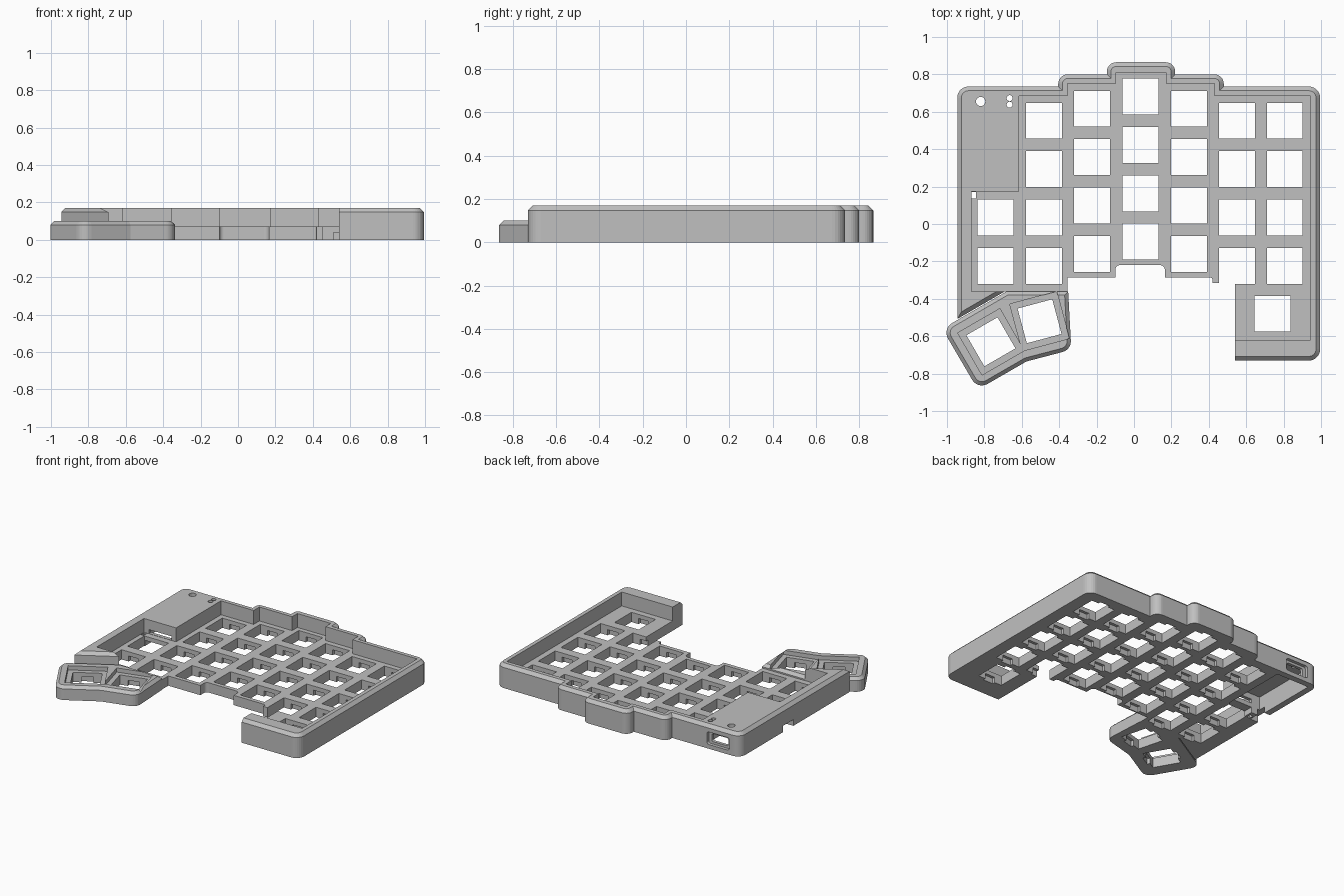
import bpy
import bmesh
from math import cos, sin, pi, radians
from mathutils import Vector, Matrix

cube = bpy.data.objects.get("Cube")
if cube:
    bpy.data.objects.remove(cube, do_unlink=True)

grey = bpy.data.materials.new("plain grey")
grey.use_nodes = True
grey.diffuse_color = (0.53, 0.53, 0.53, 1)
grey.node_tree.nodes["Principled BSDF"].inputs["Base Color"].default_value = grey.diffuse_color

FLOOR, RIM, THUMB_RIM = 0.07, 0.17, 0.10
KEY, PITCH = 0.192, 0.2585


def rounded(points, steps=7):
    """Outline from (x, y) or (x, y, radius) corners."""
    out = []
    for i, p in enumerate(points):
        c = Vector(p[:2])
        if len(p) < 3:
            out.append(c)
            continue
        a = (Vector(points[i - 1][:2]) - c).normalized()
        b = (Vector(points[(i + 1) % len(points)][:2]) - c).normalized()
        half = a.angle(b) / 2
        centre = c + (a + b).normalized() * (p[2] / sin(half))
        start = c + a * (p[2] * cos(half) / sin(half)) - centre
        sweep = pi - 2 * half
        if a.cross(b) > 0:
            sweep = -sweep
        for k in range(steps + 1):
            out.append(centre + Matrix.Rotation(sweep * k / steps, 2) @ start)
    return out


def inset(loop, d):
    """Mitred inward offset of an anticlockwise outline."""
    out = []
    for i, p in enumerate(loop):
        u = (p - loop[i - 1]).normalized()
        v = (loop[(i + 1) % len(loop)] - p).normalized()
        n, m = Vector((-u.y, u.x)), Vector((-v.y, v.x))
        out.append(p + (n + m) * (d / (1 + n.dot(m))))
    return out


def prism(bm, points, z0, z1, chamfer=0):
    """Upright solid from an anticlockwise outline, optionally chamfered on top."""
    loop = rounded(points)
    levels = [(loop, z0), (loop, z1 - chamfer)]
    if chamfer:
        levels.append((inset(loop, chamfer), z1))
    rings = [[bm.verts.new((p.x, p.y, z)) for p in ring] for ring, z in levels]
    bm.faces.new(rings[0][::-1])
    bm.faces.new(rings[-1])
    n = len(loop)
    for low, high in zip(rings, rings[1:]):
        for i in range(n):
            j = (i + 1) % n
            bm.faces.new((low[i], low[j], high[j], high[i]))


def box(bm, x, y, z, angle=0):
    """Box from three (low, high) ranges, turned about its own centre."""
    mid = Vector([(r[0] + r[1]) / 2 for r in (x, y, z)])
    size = [r[1] - r[0] for r in (x, y, z)]
    bmesh.ops.create_cube(bm, size=1, matrix=Matrix.Translation(mid)
                          @ Matrix.Rotation(radians(angle), 4, 'Z') @ Matrix.Diagonal((*size, 1)))


def square(bm, centre, wx, wy, z, angle=0):
    x, y = centre
    box(bm, (x - wx / 2, x + wx / 2), (y - wy / 2, y + wy / 2), z, angle)


def make(name, fill):
    bm = bmesh.new()
    fill(bm)
    mesh = bpy.data.meshes.new(name)
    bm.to_mesh(mesh)
    bm.free()
    mesh.materials.append(grey)
    ob = bpy.data.objects.new(name, mesh)
    bpy.context.scene.collection.objects.link(ob)
    return ob


def carve(ob, *fills):
    """Subtract each cutter in turn, with a second solver if the first leaves nothing."""
    for fill in fills:
        cutter = make("cutter", fill)
        cutter.hide_render = True
        mod = ob.modifiers.new("cut", 'BOOLEAN')
        mod.operation, mod.object = 'DIFFERENCE', cutter
        for solver in ('EXACT', 'MANIFOLD'):
            mod.solver = solver
            bpy.context.view_layer.update()
            graph = bpy.context.evaluated_depsgraph_get()
            mesh = bpy.data.meshes.new_from_object(ob.evaluated_get(graph))
            if len(mesh.polygons) > 5:
                ob.data = mesh
                break
        ob.modifiers.clear()
        bpy.data.objects.remove(cutter, do_unlink=True)


# key positions: (column x, top row y, row count)
columns = [(-0.74, 0.035, 2), (-0.482, 0.552, 4), (-0.224, 0.616, 4), (0.035, 0.681, 4),
           (0.293, 0.616, 4), (0.55, 0.552, 4), (0.806, 0.552, 4), (0.741, -0.48, 1)]
keys = [((x, top - PITCH * r), 0) for x, top, count in columns for r in range(count)]
thumb_keys = [((-0.765, -0.63), 30), ((-0.505, -0.52), 15)]


def key_holes(spots):
    def fill(bm):
        for centre, angle in spots:
            square(bm, centre, KEY, KEY, (-0.1, 0.3), angle)
    return fill


def clip_slots(spots):
    def fill(bm):
        for centre, angle in spots:
            square(bm, centre, 0.08, KEY + 0.04, (-0.12, 0.04), angle)
    return fill


# main case: stepped outline with a chamfered top rim
R = 0.05
case = make("case", lambda bm: prism(bm, [
    (-0.945, -0.508), (-0.69, -0.36), (0.5, -0.36), (0.5, -0.73), (0.995, -0.73, 0.06),
    (0.995, 0.735, 0.06), (0.48, 0.735), (0.48, 0.80, R), (0.22, 0.80), (0.22, 0.865, R),
    (-0.145, 0.865, R), (-0.145, 0.80), (-0.405, 0.80, R), (-0.405, 0.735),
    (-0.945, 0.735, 0.06)], 0, RIM, 0.022))


# sunken key well
def well(bm):
    prism(bm, [
        (-0.87, -0.362), (-0.68, -0.362), (-0.66, -0.4), (0.4, -0.4), (0.4, -0.62),
        (0.945, -0.62), (0.945, 0.685), (0.43, 0.685), (0.43, 0.75), (0.17, 0.75), (0.17, 0.81),
        (-0.095, 0.81), (-0.095, 0.75), (-0.355, 0.75), (-0.355, 0.685), (-0.615, 0.685),
        (-0.615, 0.175), (-0.87, 0.175)], FLOOR, 0.3)


# open front edge following the columns
def front_gap(bm):
    prism(bm, [
        (-0.355, -0.9), (0.54, -0.9), (0.54, -0.315), (0.42, -0.315), (0.42, -0.285, 0.015),
        (0.165, -0.285), (0.165, -0.22, 0.025), (-0.10, -0.22, 0.025), (-0.10, -0.285),
        (-0.355, -0.285)], -0.2, 0.4)


# controller bay under the raised cover, open below
def bay(bm):
    box(bm, (-0.9, -0.64), (0.2, 0.69), (-0.1, 0.14))


def bay_mouth(bm):
    box(bm, (-0.83, -0.65), (0.12, 0.21), (-0.11, 0.04))


def cover_slot(bm):
    box(bm, (-0.83, -0.65), (0.165, 0.21), (FLOOR + 0.002, 0.1))


def cover_holes(bm):
    for x, y, r in [(-0.82, 0.655, 0.025), (-0.665, 0.673, 0.016), (-0.665, 0.638, 0.016)]:
        bmesh.ops.create_cone(bm, cap_ends=True, segments=20, radius1=r, radius2=r, depth=0.2,
                              matrix=Matrix.Translation((x, y, 0.2)))
    box(bm, (-0.868, -0.845), (0.135, 0.17), (-0.13, 0.3))


# rounded port in the back wall: wide recess, then the opening
def port(w, h, y0):
    def fill(bm):
        r = h * 0.4
        prism(bm, [(-w, -h, r), (w, -h, r), (w, h, r), (-w, h, r)], 0, 0.2)
        bmesh.ops.transform(bm, verts=bm.verts, matrix=Matrix.Translation((-0.77, y0 + 0.2, 0.075))
                            @ Matrix.Rotation(pi / 2, 4, 'X'))
    return fill


def side_notch(bm):
    box(bm, (-1.1, -0.88), (0.13, 0.25), (-0.14, 0.045))


carve(case, well, front_gap, key_holes(keys), clip_slots(keys), bay, bay_mouth, cover_slot,
      cover_holes, port(0.09, 0.045, 0.712), port(0.065, 0.028, 0.67), side_notch)

# lower thumb cluster with its own rim
thumb = make("thumb_cluster", lambda bm: prism(bm, [
    (-1.025, -0.56, 0.06), (-0.835, -0.885, 0.06), (-0.575, -0.735), (-0.335, -0.672, 0.06),
    (-0.352, -0.36), (-0.68, -0.36)], 0, THUMB_RIM, 0.02))


def thumb_well(spot):
    return lambda bm: square(bm, spot[0], 0.26, 0.26, (FLOOR, 0.3), spot[1])


carve(thumb, thumb_well(thumb_keys[0]), thumb_well(thumb_keys[1]),
      key_holes(thumb_keys), clip_slots(thumb_keys))
